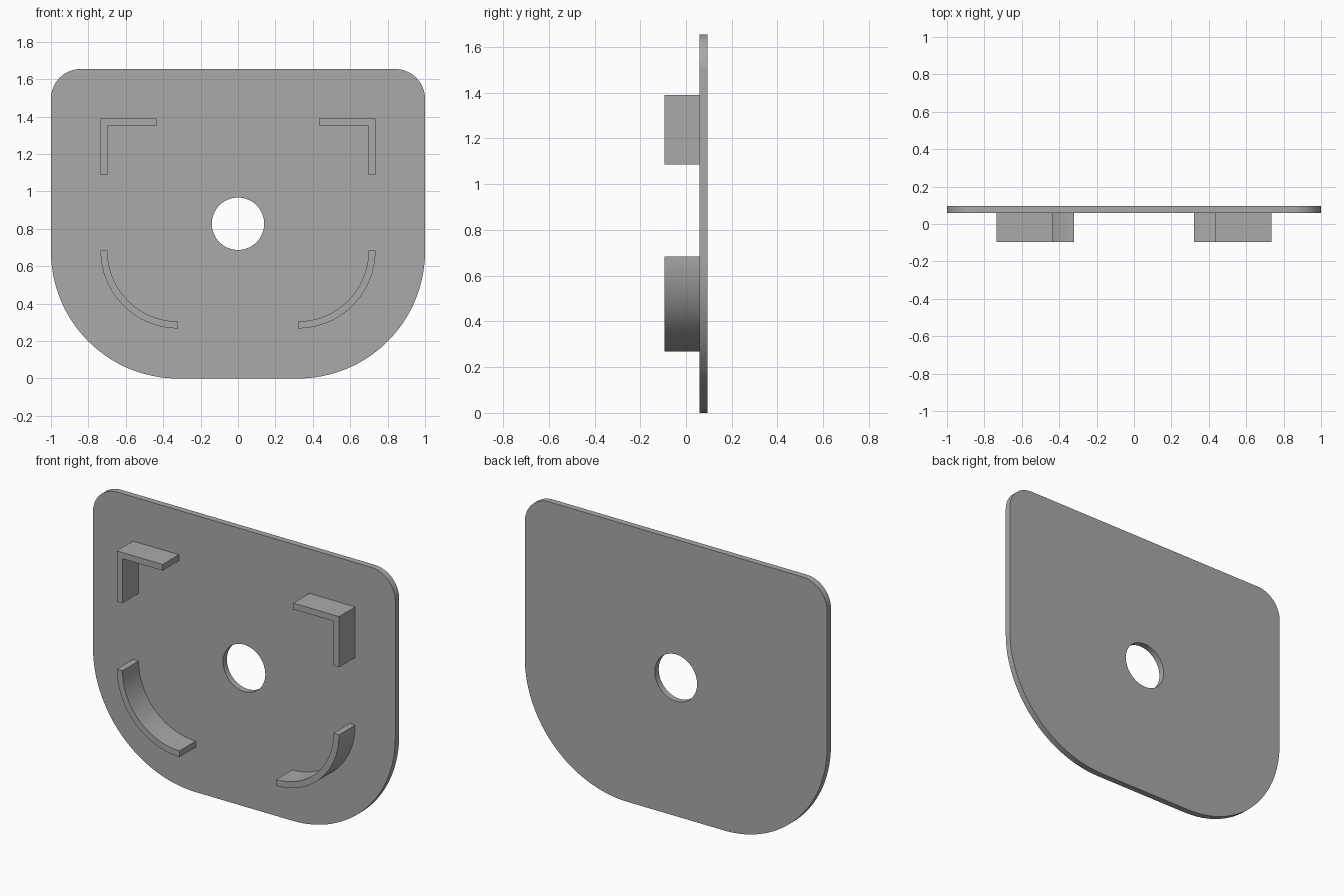
import bpy
import bmesh
from math import cos, sin, radians

cube = bpy.data.objects.get("Cube")
if cube:
    bpy.data.objects.remove(cube, do_unlink=True)

grey = bpy.data.materials.new("plain grey")
grey.use_nodes = True
colour = (0.4, 0.4, 0.4, 1)
grey.diffuse_color = colour
grey.node_tree.nodes["Principled BSDF"].inputs["Base Color"].default_value = colour

HEIGHT = 1.655
PLATE_FRONT, PLATE_BACK, CLIP_FRONT = 0.058, 0.095, -0.095
WALL = 0.037


def arc(cx, cz, radius, start, end, steps):
    """Points on an arc in the XZ plane, angles in degrees."""
    angles = [radians(start + (end - start) * i / steps) for i in range(steps + 1)]
    return [(cx + radius * cos(a), cz + radius * sin(a)) for a in angles]


def prism(name, loops, front, back):
    """Fill the outlines (later ones are holes) and extrude along Y."""
    bm = bmesh.new()
    for loop in loops:
        verts = [bm.verts.new((x, front, z)) for x, z in loop]
        for a, b in zip(verts, verts[1:] + verts[:1]):
            bm.edges.new((a, b))
    bmesh.ops.triangle_fill(bm, edges=bm.edges[:], use_beauty=True)
    cap = bmesh.ops.extrude_face_region(bm, geom=bm.faces[:], use_keep_orig=True)
    moved = [v for v in cap["geom"] if isinstance(v, bmesh.types.BMVert)]
    bmesh.ops.translate(bm, verts=moved, vec=(0, back - front, 0))
    bmesh.ops.recalc_face_normals(bm, faces=bm.faces[:])
    mesh = bpy.data.meshes.new(name)
    bm.to_mesh(mesh)
    bm.free()
    mesh.materials.append(grey)
    obj = bpy.data.objects.new(name, mesh)
    bpy.context.collection.objects.link(obj)
    bpy.ops.object.select_all(action="DESELECT")
    obj.select_set(True)
    bpy.context.view_layer.objects.active = obj
    bpy.ops.object.shade_smooth_by_angle(angle=radians(30))
    return obj


# Back plate: small top corners, large bottom corners, round centre hole
big, small = 0.68, 0.16
right_half = (arc(1 - big, big, big, -90, 0, 32)
              + arc(1 - small, HEIGHT - small, small, 0, 90, 16))
left_half = [(-x, z) for x, z in reversed(right_half)]
hole = arc(0, HEIGHT / 2, 0.14, 0, 360, 64)[:-1]
prism("back_plate", [right_half + left_half, hole], PLATE_FRONT, PLATE_BACK)

# Locating ribs on the front: square corners on top, curved corners below
edge, top, leg = 0.735, 1.39, 0.303
corner = [(edge, top), (edge - leg, top), (edge - leg, top - WALL),
          (edge - WALL, top - WALL), (edge - WALL, top - leg), (edge, top - leg)]
radius = 0.415
cx, cz = edge - radius, 0.683
curve = (arc(cx, cz, radius, -90, 0, 28)
         + arc(cx, cz, radius - WALL, 0, -90, 28))

for side, sign in (("left", 1), ("right", -1)):
    for name, outline in (("corner_rib", corner), ("curved_rib", curve)):
        prism(f"{side}_{name}", [[(sign * x, z) for x, z in outline]],
              CLIP_FRONT, PLATE_FRONT)
